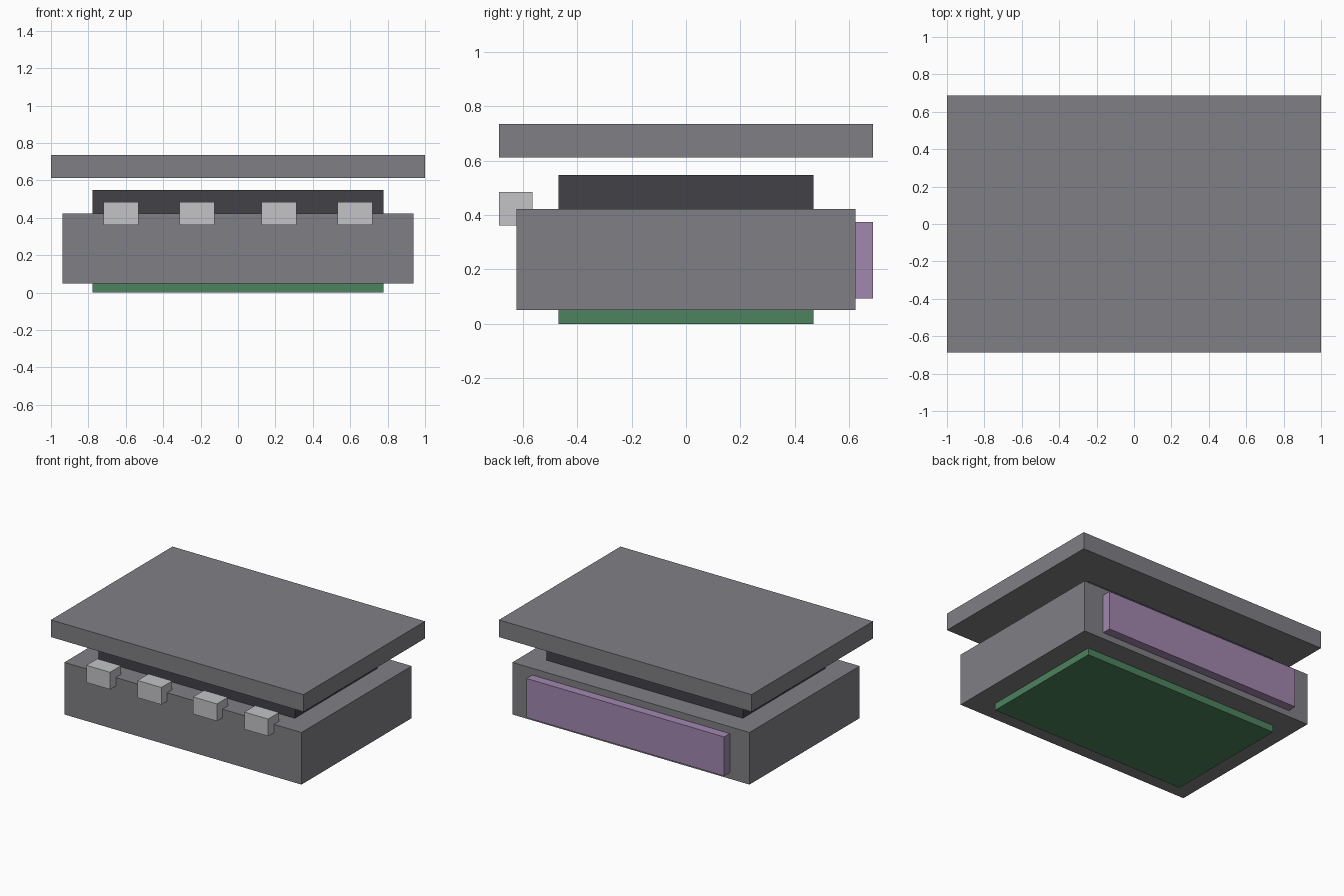
import bpy

default = bpy.data.objects.get("Cube")
if default:
    bpy.data.objects.remove(default, do_unlink=True)


def material(name, rgb):
    """Flat material from 0-255 display values, converted to linear."""
    lin = [((c / 255 + 0.055) / 1.055) ** 2.4 for c in rgb]
    mat = bpy.data.materials.new(name)
    mat.use_nodes = True
    mat.diffuse_color = (*lin, 1)
    bsdf = mat.node_tree.nodes["Principled BSDF"]
    bsdf.inputs["Base Color"].default_value = (*lin, 1)
    bsdf.inputs["Roughness"].default_value = 0.8
    return mat


def box(name, x, y, z, mat):
    """Box filling the given (low, high) range on each axis."""
    spans = (x, y, z)
    bpy.ops.mesh.primitive_cube_add(size=1, location=[(a + b) / 2 for a, b in spans])
    obj = bpy.context.object
    obj.name = obj.data.name = name
    obj.scale = [b - a for a, b in spans]
    bpy.ops.object.transform_apply(location=False, rotation=False, scale=True)
    obj.data.materials.append(mat)
    return obj


def both(v):
    return (-v, v)


grey = material("mid grey", (128, 127, 132))
charcoal = material("charcoal", (66, 65, 70))
silver = material("light grey", (195, 196, 199))
green = material("green", (78, 130, 94))
purple = material("purple", (162, 135, 175))

# Stacked slabs, from the base up to the floating lid
box("base_plate", both(0.778), both(0.469), (0, 0.05), green)
box("body", both(0.939), both(0.623), (0.05, 0.423), grey)
box("core_block", both(0.778), both(0.469), (0.423, 0.548), charcoal)
box("lid", both(1.0), both(0.687), (0.612, 0.735), grey)

# Panel on the back
box("back_panel", both(0.783), (0.623, 0.687), (0.094, 0.374), purple)

# Row of four blocks along the front top edge
for i, cx in enumerate((-0.626, -0.22, 0.22, 0.626)):
    box(f"front_block_{i + 1}", (cx - 0.094, cx + 0.094),
        (-0.687, -0.564), (0.362, 0.485), silver)
